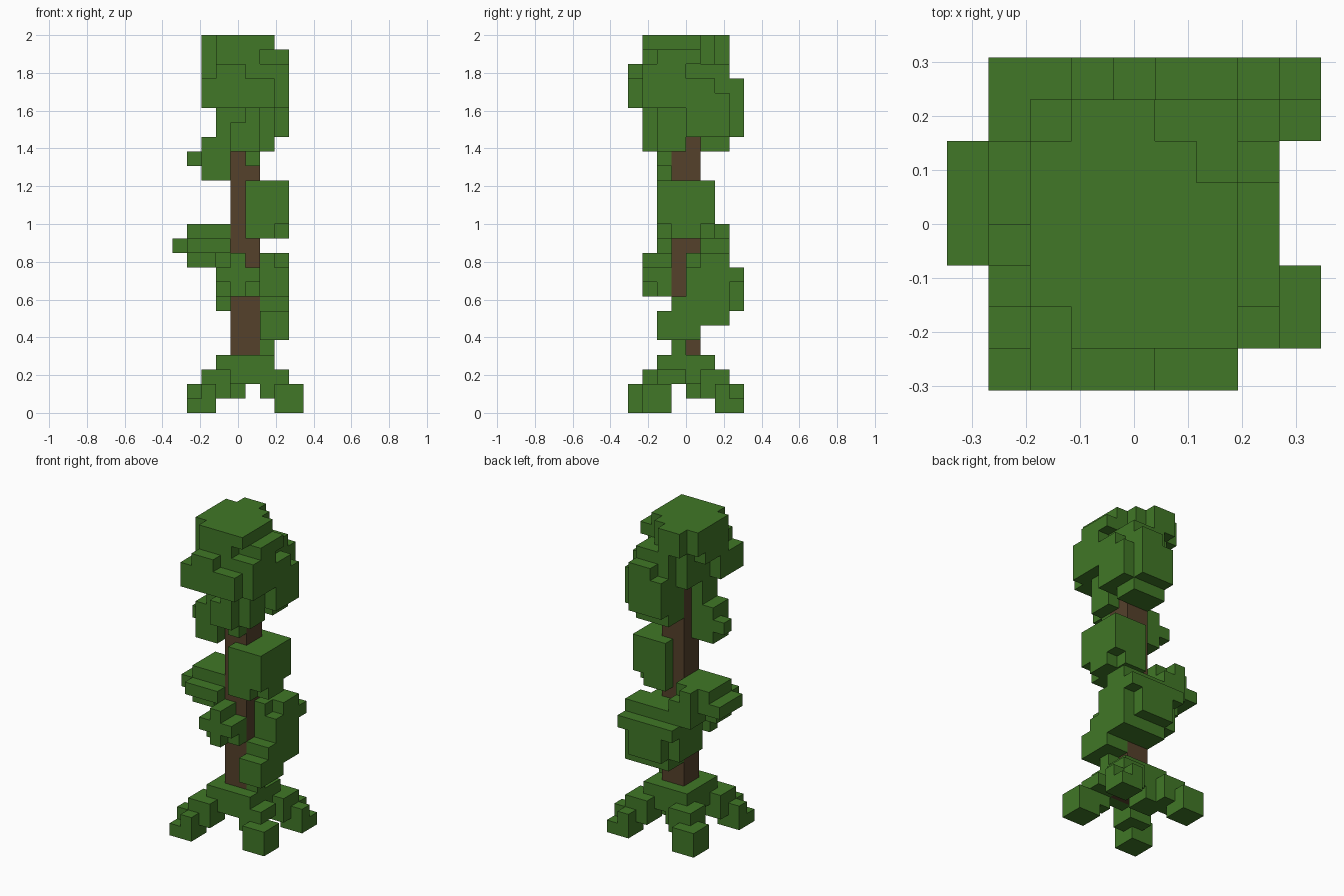
import bpy
import bmesh
from itertools import product
from mathutils import Vector

cube = bpy.data.objects.get("Cube")
if cube:
    bpy.data.objects.remove(cube, do_unlink=True)

UNIT = 2 / 26                      # edge of one block
ORIGIN = Vector((-4.5, -4, 0))     # block grid corner


def material(name, color):
    mat = bpy.data.materials.new(name)
    mat.use_nodes = True
    mat.diffuse_color = color
    mat.node_tree.nodes["Principled BSDF"].inputs["Base Color"].default_value = color
    return mat


LEAF = material("leaf green", (0.052, 0.185, 0.02, 1))
BARK = material("bark brown", (0.09, 0.052, 0.024, 1))


def cells(box):
    """All blocks inside a box given as x, y and z ranges."""
    return set(product(*(range(a, b) for a, b in box)))


TRUNK = cells(((4, 6), (3, 5), (2, 24)))


def build(name, blocks, mat):
    """Make one mesh from the outer faces of a set of blocks."""
    bm = bmesh.new()
    for cell in blocks:
        for axis, side in product(range(3), (0, 1)):
            neighbour = list(cell)
            neighbour[axis] += 2 * side - 1
            if tuple(neighbour) in blocks:
                continue
            u, v = (axis + 1) % 3, (axis + 2) % 3
            corners = []
            for du, dv in ((0, 0), (1, 0), (1, 1), (0, 1)):
                p = Vector(cell)
                p[axis] += side
                p[u] += du
                p[v] += dv
                corners.append(bm.verts.new((p + ORIGIN) * UNIT))
            bm.faces.new(corners if side else corners[::-1])
    bmesh.ops.remove_doubles(bm, verts=bm.verts, dist=UNIT / 100)
    bmesh.ops.dissolve_limit(bm, angle_limit=0.01, verts=bm.verts, edges=bm.edges)
    mesh = bpy.data.meshes.new(name)
    bm.to_mesh(mesh)
    bm.free()
    mesh.materials.append(mat)
    bpy.context.collection.objects.link(bpy.data.objects.new(name, mesh))


def foliage(name, *boxes, cut=()):
    """Join boxes into one leafy part, leaving the trunk and cut blocks out."""
    blocks = set().union(*(cells(b) for b in boxes))
    build(name, blocks - TRUNK - set(cut), LEAF)


build("trunk", TRUNK, BARK)

# Spreading base: collar, four stepped roots
foliage("root_collar", ((3, 7), (2, 6), (2, 4)))
foliage("front_right_root", ((1, 3), (0, 2), (0, 2)), ((2, 4), (1, 3), (1, 3)),
        cut=[(1, 0, 1)])
foliage("front_left_root", ((7, 9), (1, 3), (0, 2)), ((6, 8), (2, 3), (1, 3)),
        ((6, 8), (2, 4), (2, 3)))
foliage("back_left_root", ((7, 9), (6, 8), (0, 2)), ((6, 8), (5, 7), (1, 3)),
        cut=[(8, 7, 1)])
foliage("back_right_root", ((1, 3), (6, 8), (0, 2)), ((2, 4), (5, 7), (1, 3)),
        ((3, 5), (4, 6), (1, 3)))

# Lower foliage winding round the trunk
foliage("low_left_leaves",
        ((6, 7), (3, 4), (4, 5)),
        ((6, 8), (2, 5), (5, 7)),
        ((6, 8), (3, 7), (7, 8)),
        ((6, 8), (4, 7), (8, 10)),
        ((6, 8), (5, 7), (10, 11)),
        ((6, 7), (4, 5), (10, 11)))
foliage("low_back_leaves",
        ((4, 8), (5, 7), (6, 9)),
        ((4, 7), (5, 8), (7, 9)),
        ((3, 4), (4, 7), (7, 10)),
        ((3, 8), (5, 8), (9, 10)),
        ((4, 8), (5, 7), (10, 11)))
foliage("front_leaves",
        ((4, 5), (1, 3), (8, 11)),
        ((3, 6), (1, 3), (9, 10)),
        ((3, 6), (2, 3), (8, 9)))
foliage("middle_right_leaves",
        ((2, 4), (4, 7), (10, 11)),
        ((1, 3), (3, 5), (10, 11)),
        ((0, 4), (3, 6), (11, 12)),
        ((1, 4), (2, 6), (11, 12)),
        ((2, 4), (6, 7), (11, 12)),
        ((1, 4), (3, 6), (12, 13)),
        ((2, 3), (6, 7), (12, 13)))
foliage("middle_left_leaves",
        ((5, 8), (2, 6), (13, 16)),
        ((5, 7), (2, 6), (12, 13)),
        ((7, 8), (3, 5), (12, 13)))
foliage("upper_right_leaves",
        ((2, 4), (2, 4), (16, 19)),
        ((1, 3), (3, 4), (17, 18)),
        ((5, 6), (2, 3), (17, 19)))

# Crown: hanging lower clumps, wide middle, stepped top
foliage("crown_front_clump",
        ((4, 6), (1, 4), (18, 21)),
        ((3, 4), (2, 4), (18, 21)),
        ((6, 7), (2, 4), (18, 21)),
        cut=[(4, 1, 20)])
foliage("crown_back_clump",
        ((4, 7), (5, 7), (18, 19)),
        ((4, 7), (4, 8), (19, 22)),
        ((4, 8), (4, 7), (19, 22)),
        ((5, 7), (6, 8), (22, 23)))
foliage("crown_middle",
        ((2, 7), (0, 3), (21, 23)),
        ((3, 5), (0, 1), (23, 24)),
        ((3, 7), (1, 6), (21, 24)),
        ((4, 7), (6, 7), (21, 24)),
        ((7, 8), (1, 6), (21, 23)),
        ((7, 8), (1, 4), (23, 24)),
        ((2, 3), (2, 5), (23, 24)))
foliage("crown_top",
        ((3, 6), (1, 5), (24, 26)),
        ((6, 8), (2, 5), (24, 25)),
        ((6, 7), (1, 5), (25, 26)),
        ((2, 6), (2, 6), (24, 26)),
        ((3, 5), (6, 7), (24, 26)))
